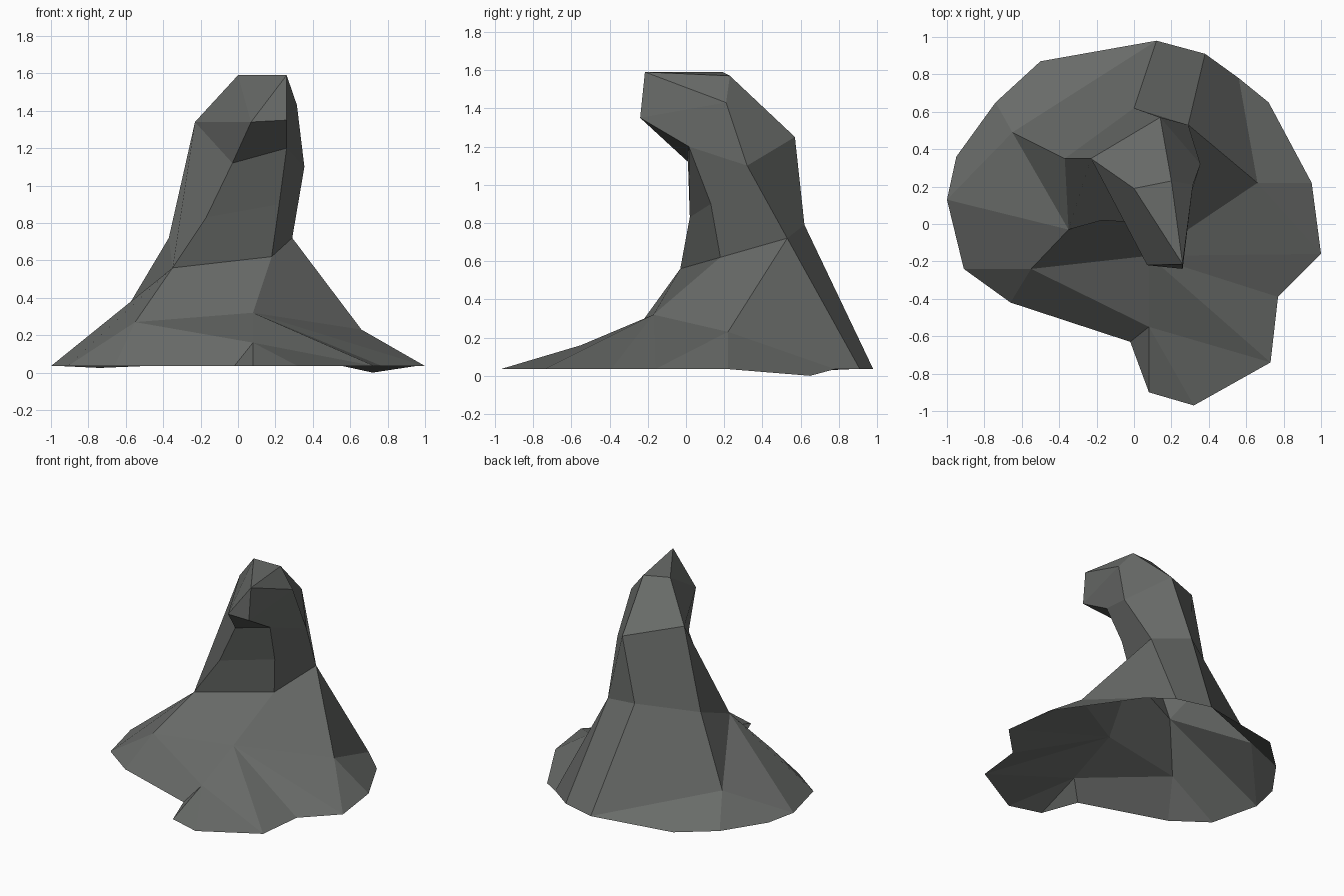
import bpy, bmesh

if "Cube" in bpy.data.objects:
    bpy.data.objects.remove(bpy.data.objects["Cube"])

rock = bpy.data.materials.new("dark grey stone")
rock.diffuse_color = (0.14, 0.147, 0.14, 1)
rock.use_nodes = True
rock.node_tree.nodes["Principled BSDF"].inputs["Base Color"].default_value = rock.diffuse_color

bm = bmesh.new()


def ring(points):
    return [bm.verts.new(p) for p in points]


# five-sided leaning trunk: foot and neck sections (front-left, front-right, right, back, left)
foot = ring([(-.35, -.03, .56), (.18, .18, .62), (.29, .53, .72), (0, .62, .79), (-.37, .35, .72)])
neck = ring([(-.03, .01, 1.12), (.26, .015, 1.20), (.355, .32, 1.10), (.14, .57, 1.25), (-.23, .35, 1.34)])
# the two front edges bend at the waist
waist_l, waist_r = ring([(-.17, .02, .83), (.22, .13, .90)])
fl, fr, r, b, l = foot
for f in [(fl, fr, waist_r, waist_l), (waist_l, waist_r, neck[1], neck[0]),
          (fr, r, neck[2], neck[1], waist_r), (r, b, neck[3], neck[2]),
          (b, l, neck[4], neck[3]), (l, fl, waist_l, neck[0], neck[4])]:
    bm.faces.new(f)

# hooked head overhanging the front, closed by a fan at its tip
head = ring([(.07, -.22, 1.34), (.26, -.24, 1.35), (.315, .21, 1.43), (.20, .23, 1.57), (0, .19, 1.59)])
for i in range(4):
    bm.faces.new((neck[i], neck[i + 1], head[i + 1], head[i]))
bm.faces.new((neck[4], neck[0], head[0]))
bm.faces.new((neck[4], head[0], head[4]))
tip = bm.verts.new((.26, -.215, 1.59))
for i in range(5):
    bm.faces.new((head[i], head[(i + 1) % 5], tip))

# spreading base: ground outline, clockwise from the left, with a notch at the front
outline = [(-1, .13), (-.95, .36), (-.74, .65), (-.5, .87), (.12, .98), (.38, .91),
           (.56, .78), (.72, .65), (.95, .22), (1, -.16), (.77, -.39), (.73, -.74),
           (.32, -.97), (.08, -.9), (.08, -.55), (-.02, -.63), (-.66, -.42), (-.91, -.24)]
g = ring([(x, y, .035) for x, y in outline])
g[2].co.z = .025
g[7].co.z = 0
g[14].co.z = .16
shoulder_l, shoulder_f, shoulder_r, shoulder_b = ring(
    [(-.55, -.24, .27), (.08, -.17, .32), (.66, .22, .23), (-.65, .49, .25)])

# front slopes and tongue
for f in [(fl, fr, shoulder_f, shoulder_l), (shoulder_l, shoulder_f, g[14]),
          (shoulder_l, g[14], g[15], g[16]), (shoulder_f, g[11], g[14]),
          (shoulder_f, g[10], g[11]), (g[14], g[11], g[12]), (g[14], g[12], g[13]),
          (g[14], g[13], g[15])]:
    bm.faces.new(f)
# right slopes
for f in [(fr, r, shoulder_r, shoulder_f), (shoulder_f, shoulder_r, g[9]), (shoulder_r, g[8], g[9]),
          (shoulder_f, g[9], g[10]), (shoulder_r, g[6], g[7], g[8]), (r, g[5], g[6], shoulder_r)]:
    bm.faces.new(f)
# back and left slopes
for f in [(r, b, g[4], g[5]), (b, l, shoulder_b, g[4]), (shoulder_b, g[2], g[3], g[4]),
          (shoulder_b, g[0], g[1], g[2]), (l, fl, shoulder_b), (fl, g[0], shoulder_b),
          (fl, shoulder_l, g[17], g[0]), (shoulder_l, g[16], g[17])]:
    bm.faces.new(f)

bmesh.ops.recalc_face_normals(bm, faces=bm.faces)
mesh = bpy.data.meshes.new("rock_spire")
bm.to_mesh(mesh)
bm.free()
mesh.materials.append(rock)
bpy.context.collection.objects.link(bpy.data.objects.new("rock_spire", mesh))
